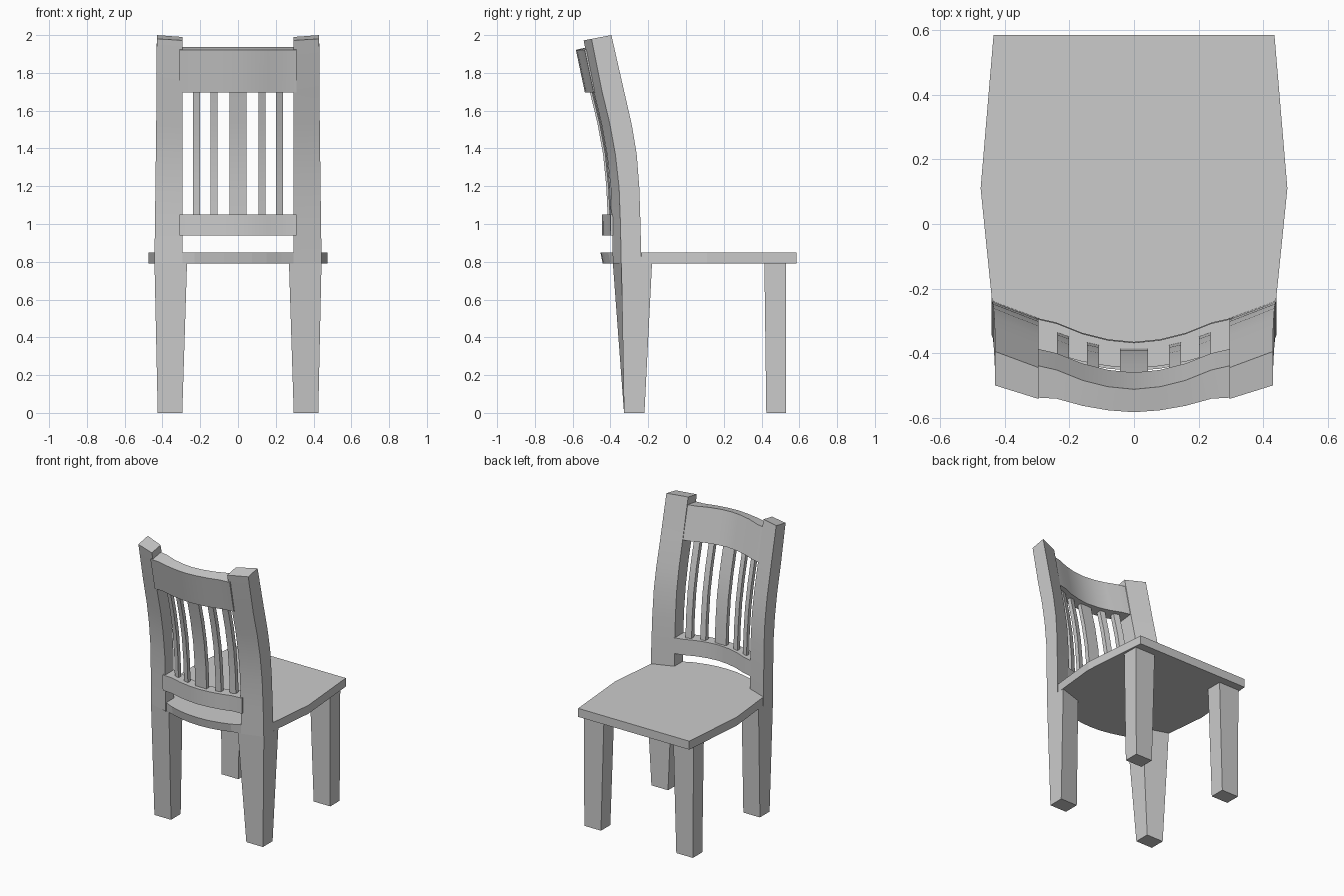
import bpy, bmesh, math

if "Cube" in bpy.data.objects:
    bpy.data.objects.remove(bpy.data.objects["Cube"])


def loft(name, rings, mirror=False, smooth=False):
    """Skin a list of equal-length rings and cap both ends."""
    bm = bmesh.new()
    vs = [[bm.verts.new(p) for p in r] for r in rings]
    n = len(rings[0])
    for a, b in zip(vs, vs[1:]):
        for i in range(n):
            j = (i + 1) % n
            bm.faces.new((a[i], a[j], b[j], b[i]))
    bm.faces.new(vs[0][::-1])
    bm.faces.new(vs[-1])
    bmesh.ops.recalc_face_normals(bm, faces=bm.faces)
    me = bpy.data.meshes.new(name)
    bm.to_mesh(me)
    bm.free()
    ob = bpy.data.objects.new(name, me)
    bpy.context.collection.objects.link(ob)
    if mirror:
        ob.modifiers.new("mirror", 'MIRROR').use_mirror_merge = False
    if smooth:
        bpy.ops.object.select_all(action='DESELECT')
        ob.select_set(True)
        bpy.context.view_layer.objects.active = ob
        bpy.ops.object.shade_smooth_by_angle(angle=math.radians(30))
    return ob


def box_ring(x0, x1, y0, y1, z):
    return [(x0, y0, z), (x1, y0, z), (x1, y1, z), (x0, y1, z)]


def interp(table, t):
    for (a, u), (b, v) in zip(table, table[1:]):
        if t <= b:
            return u + (v - u) * (t - a) / (b - a)
    return table[-1][1]


# Seat: bowed sides, rounded rear edge between the posts
half = [(0.435, 0.585), (0.475, 0.11), (0.44, -0.235), (0.295, -0.38),
        (0.23, -0.412), (0.15, -0.435), (0.075, -0.449)]
outline = half + [(0, -0.453)] + [(-x, y) for x, y in reversed(half)]
loft("seat", [[(x, y + (0.012 if y < -0.39 and z < 0.8 else 0), z) for x, y in outline]
              for z in (0.79, 0.85)])

# Tapered legs
loft("front_leg", [box_ring(0.295, 0.425, 0.425, 0.53, 0),
                   box_ring(0.272, 0.43, 0.415, 0.53, 0.79)], mirror=True)
loft("back_leg", [box_ring(0.295, 0.425, -0.328, -0.22, 0),
                  [(0.27, -0.387, 0.80), (0.442, -0.342, 0.80),
                   (0.442, -0.18, 0.80), (0.27, -0.235, 0.80)]][:1] +
     [[(0.27, -0.387, 0.79), (0.442, -0.342, 0.79),
       (0.442, -0.18, 0.79), (0.27, -0.235, 0.79)]], mirror=True)

# Back posts, curved backwards and angled in plan: z, front y, rear y, outer x
posts = [(0.79, -0.236, -0.343, 0.442), (1.0, -0.241, -0.347, 0.44),
         (1.19, -0.247, -0.354, 0.437), (1.37, -0.261, -0.374, 0.435),
         (1.53, -0.288, -0.403, 0.433), (1.7, -0.327, -0.444, 0.431)]
rings = [[(0.295, b - 0.044, z), (x, b, z), (x, f, z), (0.295, f - 0.055, z)]
         for z, f, b, x in posts]
rings.append([(0.295, -0.542, 1.972), (0.43, -0.5, 1.98),
              (0.43, -0.395, 2.0), (0.295, -0.445, 1.99)])
loft("back_post", rings, mirror=True, smooth=True)

# Bowed rails between the posts
FRONT = [(0, 0), (0.08, 0.008), (0.16, 0.028), (0.24, 0.06), (0.31, 0.076)]
REAR = [(0, 0), (0.08, 0.006), (0.16, 0.02), (0.24, 0.042), (0.31, 0.046)]
XS = [-0.31, -0.24, -0.16, -0.08, 0, 0.08, 0.16, 0.24, 0.31]


def rail(name, section):
    """section: rear-bottom, front-bottom, front-top, rear-top (y, z) at centre."""
    bows = (REAR, FRONT, FRONT, REAR)
    loft(name, [[(x, y + interp(bow, abs(x)), z)
                 for (y, z), bow in zip(section, bows)] for x in XS], smooth=True)


rail("lower_rail", [(-0.445, 0.94), (-0.365, 0.94), (-0.368, 1.05), (-0.446, 1.05)])
rail("top_rail", [(-0.535, 1.695), (-0.46, 1.708), (-0.512, 1.938), (-0.583, 1.922)])

# Slats following the curve of the back: z, front y at centre
curve = [(1.03, -0.388), (1.2, -0.396), (1.37, -0.413), (1.53, -0.442), (1.72, -0.488)]
for name, xc, w in (("centre_slat", 0, 0.088), ("inner_slat", 0.127, 0.036),
                    ("outer_slat", 0.22, 0.038)):
    x0, x1 = xc - w / 2, xc + w / 2
    o0, o1 = interp(FRONT, abs(x0)) * 0.9, interp(FRONT, abs(x1)) * 0.9
    loft(name, [[(x0, y + o0 - 0.03, z), (x1, y + o1 - 0.03, z),
                 (x1, y + o1, z), (x0, y + o0, z)] for z, y in curve],
         mirror=xc > 0, smooth=True)
